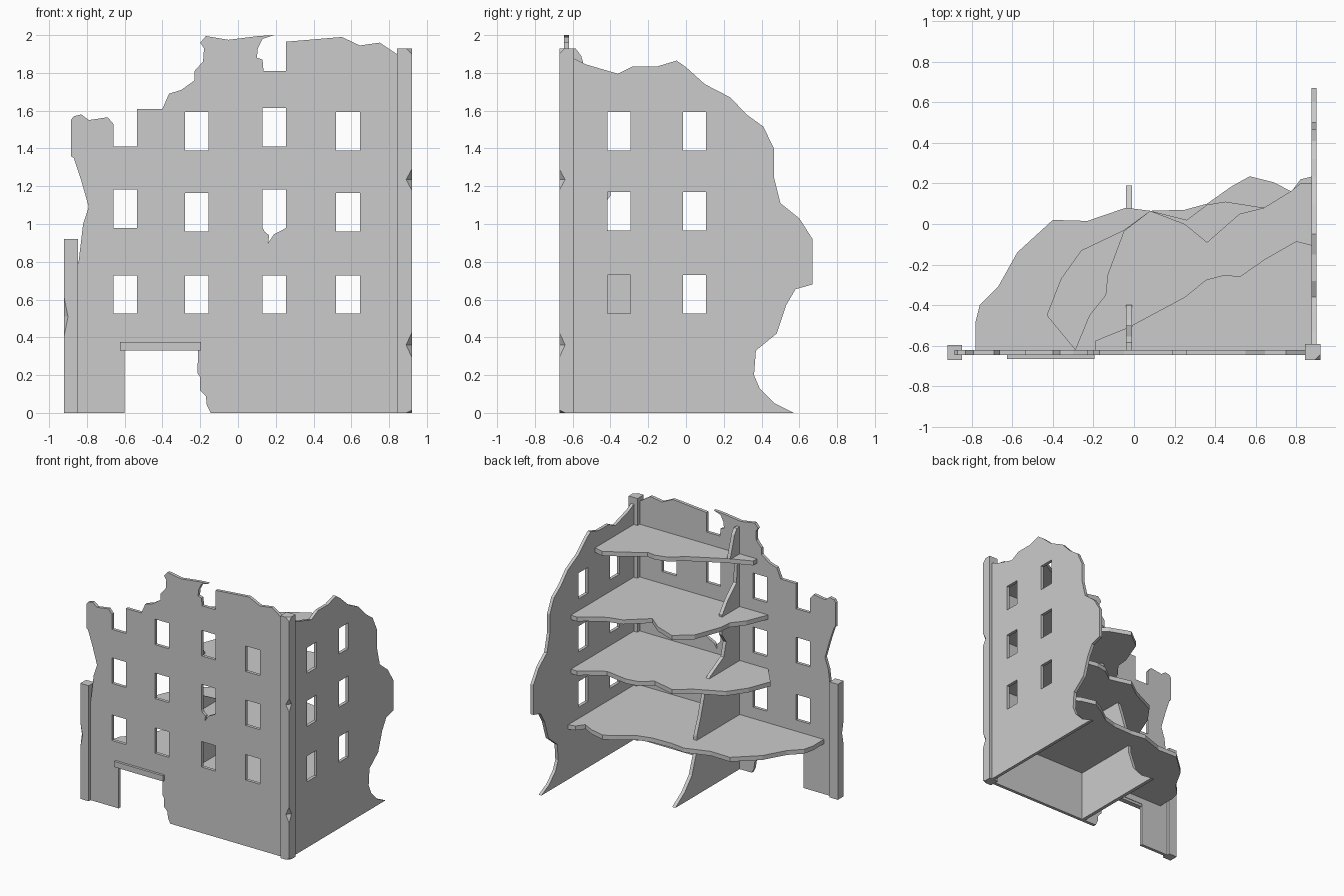
import bpy
import bmesh
from mathutils import Matrix, Vector

default = bpy.data.objects.get("Cube")
if default:
    bpy.data.objects.remove(default)

stone = bpy.data.materials.new("stone_grey")
stone.use_nodes = True
colour = (.6, .6, .6, 1)
stone.diffuse_color = colour
stone.node_tree.nodes["Principled BSDF"].inputs["Base Color"].default_value = colour

# Columns are the directions of the outline's first axis, second axis and thickness
AXES = {
    "front": Matrix(((1, 0, 0), (0, 0, -1), (0, 1, 0))),
    "side": Matrix(((0, 0, 1), (1, 0, 0), (0, 1, 0))),
    "flat": Matrix.Identity(3),
}


def add_object(name, mesh):
    obj = bpy.data.objects.new(name, mesh)
    bpy.context.scene.collection.objects.link(obj)
    return obj


def slab(name, outline, facing, centre, thickness, holes=()):
    """Flat plate with a ragged outline and optional openings."""
    curve = bpy.data.curves.new(name + "_outline", "CURVE")
    curve.dimensions = "2D"
    curve.fill_mode = "BOTH"
    curve.extrude = thickness / 2
    for loop in [outline, *holes]:
        spline = curve.splines.new("POLY")
        spline.points.add(len(loop) - 1)
        for point, (u, v) in zip(spline.points, loop):
            point.co = (u, v, 0, 1)
        spline.use_cyclic_u = True
    helper = add_object(name + "_outline", curve)
    graph = bpy.context.evaluated_depsgraph_get()
    mesh = bpy.data.meshes.new_from_object(helper.evaluated_get(graph))
    bpy.data.objects.remove(helper)
    bm = bmesh.new()
    bm.from_mesh(mesh)
    bmesh.ops.remove_doubles(bm, verts=bm.verts, dist=.0005)
    rotation = AXES[facing]
    offset = rotation @ Vector((0, 0, 1)) * (-centre if facing == "front" else centre)
    bmesh.ops.transform(bm, verts=bm.verts,
                        matrix=Matrix.Translation(offset) @ rotation.to_4x4())
    bmesh.ops.recalc_face_normals(bm, faces=bm.faces)
    for face in bm.faces:
        face.smooth = False
    bm.to_mesh(mesh)
    bm.free()
    mesh.materials.clear()
    mesh.materials.append(stone)
    return add_object(name, mesh)


def box(name, low, high):
    low, high = Vector(low), Vector(high)
    bm = bmesh.new()
    bmesh.ops.create_cube(bm, size=1)
    bmesh.ops.scale(bm, vec=high - low, verts=bm.verts)
    bmesh.ops.translate(bm, vec=(low + high) / 2, verts=bm.verts)
    mesh = bpy.data.meshes.new(name)
    bm.to_mesh(mesh)
    bm.free()
    mesh.materials.append(stone)
    return add_object(name, mesh)


def chip(obj, place, size):
    """Knock a small diamond-shaped piece out of an edge."""
    bm = bmesh.new()
    bmesh.ops.create_uvsphere(bm, u_segments=4, v_segments=2, radius=1)
    bmesh.ops.scale(bm, vec=size, verts=bm.verts)
    bmesh.ops.translate(bm, vec=place, verts=bm.verts)
    mesh = bpy.data.meshes.new("chip_cutter")
    bm.to_mesh(mesh)
    bm.free()
    mesh.materials.append(stone)
    cutter = add_object("chip_cutter", mesh)
    cutter.hide_render = True
    cutter.hide_viewport = True
    cutter.display_type = "WIRE"
    cut = obj.modifiers.new("chip", "BOOLEAN")
    cut.operation = "DIFFERENCE"
    cut.solver = "EXACT"
    cut.object = cutter


def window(left, right, bottom, top):
    return [(left, bottom), (right, bottom), (right, top), (left, top)]


# Front wall with doorway, broken skyline and windows
front_outline = [
    (-.88, 0), (-.6, 0), (-.6, .35), (-.21, .35), (-.215, .21), (-.2, .19),
    (-.2, .12), (-.17, .09), (-.165, .04), (-.145, 0), (.88, 0), (.88, 1.87),
    (.84, 1.9), (.75, 1.96), (.645, 1.945), (.55, 1.99), (.255, 1.965),
    (.255, 1.81), (.135, 1.81), (.13, 1.87), (.1, 1.88), (.105, 1.93),
    (.13, 1.98), (.19, 2), (.11, 1.995), (-.05, 1.975), (-.17, 1.995),
    (-.2, 1.96), (-.18, 1.93), (-.185, 1.86), (-.23, 1.81), (-.23, 1.76),
    (-.3, 1.71), (-.365, 1.69), (-.4, 1.61), (-.535, 1.61), (-.535, 1.41),
    (-.66, 1.41), (-.66, 1.53), (-.69, 1.565), (-.79, 1.55), (-.83, 1.58),
    (-.87, 1.57), (-.885, 1.55), (-.885, 1.36), (-.87, 1.35), (-.83, 1.23),
    (-.79, 1.09), (-.82, 1), (-.845, .79), (-.88, .79),
]
front_windows = []
for column, left in enumerate((-.66, -.28, .13, .52)):
    for row, bottom in enumerate((.525, .96, 1.39)):
        if (column, row) == (0, 2):
            continue  # broken open at the top
        if row and column in (0, 2):
            bottom += .02
        opening = window(left, left + .125, bottom, bottom + .203)
        if (column, row) == (2, 1):  # cracked sill
            opening[1:1] = [(.14, .96), (.165, .94), (.16, .9), (.19, .945), (.23, .965)]
        front_windows.append(opening)
slab("front_wall", front_outline, "front", -.633, .025, front_windows)

# Side wall with a crumbled back edge
side_outline = [
    (-.62, 0), (.57, 0), (.47, .05), (.39, .13), (.36, .2), (.37, .33),
    (.48, .42), (.53, .57), (.58, .655), (.67, .68), (.67, .92), (.6, 1.03),
    (.5, 1.11), (.465, 1.25), (.465, 1.4), (.41, 1.515), (.32, 1.58),
    (.235, 1.67), (.1, 1.74), (0, 1.83), (-.05, 1.865), (-.15, 1.835),
    (-.28, 1.835), (-.36, 1.795), (-.53, 1.845), (-.62, 1.89),
]
side_windows = [
    window(left, left + .12, bottom, bottom + .205)
    for left in (-.415, -.015) for bottom in (.525, .965, 1.388)
]
slab("side_wall", side_outline, "side", .887, .025, side_windows)

# Inner partition, its edge eaten away between floors
partition_outline = [
    (-.62, 0), (.19, 0), (.07, .08), (-.02, .18), (-.08, .35), (-.08, .47),
    (-.13, .6), (-.17, .73), (-.2, .82), (-.25, .88), (-.42, .97),
    (-.45, 1.08), (-.4, 1.15), (-.4, 1.31), (-.47, 1.4), (-.58, 1.5),
    (-.59, 1.65), (-.5, 1.72), (-.54, 1.84), (-.555, 1.89), (-.585, 1.93), (-.62, 1.93),
]
slab("partition", partition_outline, "side", -.025, .028)

# Broken floors, each listed by its ragged edge from the front wall to the side wall
floor_edges = {
    "first_floor": (.435, [
        (-.78, -.62), (-.78, -.48), (-.76, -.4), (-.67, -.31), (-.575, -.14),
        (-.4, .02), (-.23, .015), (-.04, .08), (.08, .065), (.25, .07),
        (.36, .1), (.48, .185), (.57, .235), (.69, .205), (.775, .16),
        (.82, .22), (.88, .235)]),
    "second_floor": (.865, [
        (-.29, -.62), (-.43, -.45), (-.36, -.27), (-.26, -.13), (-.05, -.03),
        (.08, .065), (.26, .02), (.36, .095), (.45, .11), (.64, .08),
        (.77, .16), (.82, .2), (.88, .2)]),
    "third_floor": (1.295, [
        (-.29, -.62), (-.22, -.45), (-.14, -.35), (-.13, -.25), (-.05, -.035),
        (.08, .065), (.25, 0), (.36, -.09), (.52, .05), (.64, .08),
        (.77, .16), (.82, .2), (.88, .2)]),
    "top_floor": (1.715, [
        (-.19, -.62), (-.19, -.575), (-.03, -.51), (.25, -.36), (.355, -.275),
        (.45, -.25), (.52, -.26), (.65, -.17), (.8, -.085), (.88, -.105)]),
}
floor_thickness = .035
for name, (top, edge) in floor_edges.items():
    slab(name, edge + [(.88, -.625)], "flat", top - floor_thickness / 2, floor_thickness)

# Door lintel
box("door_lintel", (-.625, -.665, .33), (-.195, -.625, .375))

# Corner posts with chipped edges
corner_post = box("corner_post", (.842, -.67, 0), (.92, -.592, 1.93))
for height, size in ((.36, .065), (1.235, .055), (1.93, .03), (0, .015)):
    chip(corner_post, (.92, -.67, height), (.03, .03, size))
end_post = box("end_post", (-.92, -.67, 0), (-.847, -.597, .92))
chip(end_post, (-.92, -.67, .51), (.02, .02, .1))
